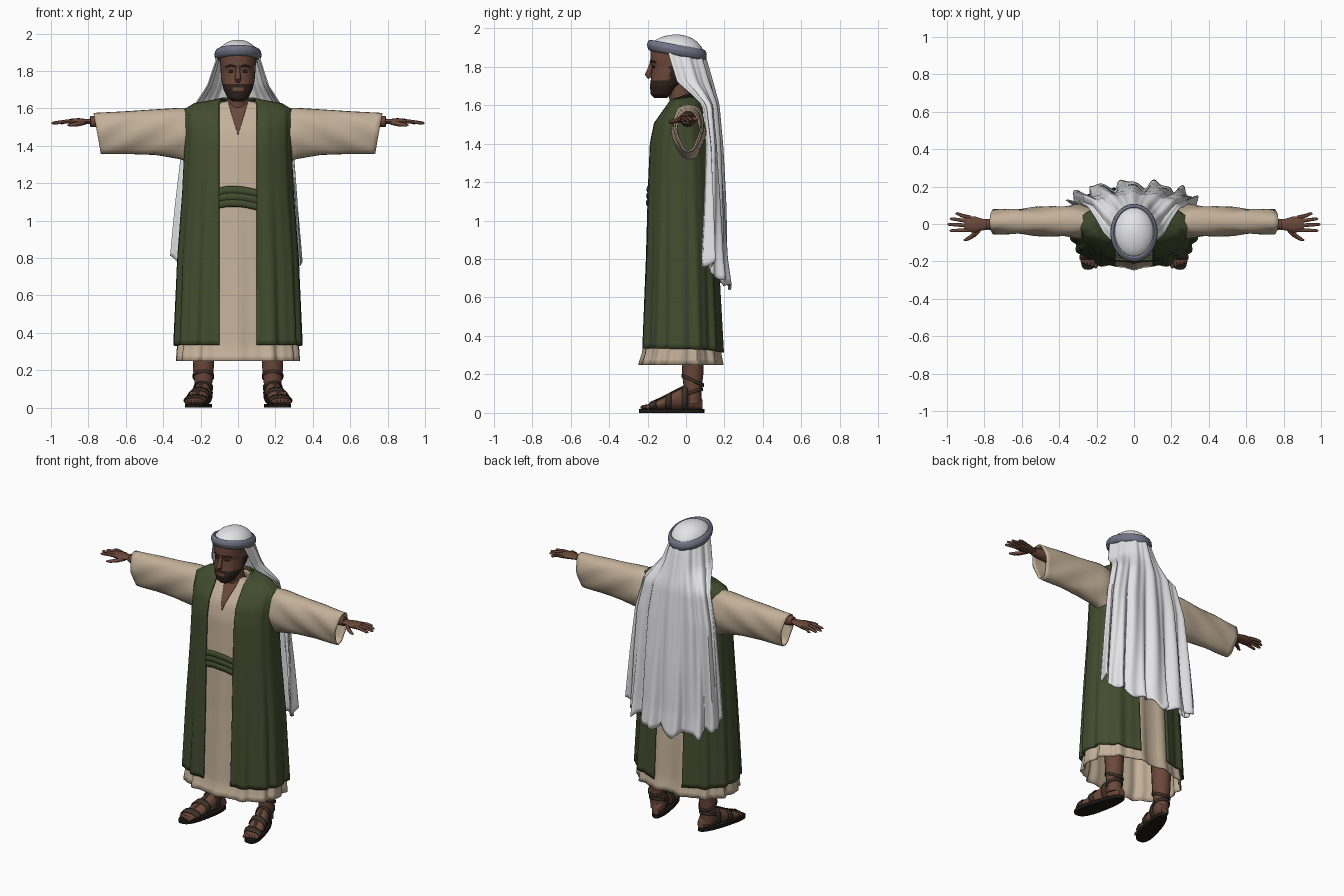
import bpy, bmesh, math
from mathutils import Vector
from math import sin, cos, pi, asin

if "Cube" in bpy.data.objects:
    bpy.data.objects.remove(bpy.data.objects["Cube"])


def material(name, rgb):
    m = bpy.data.materials.new(name)
    m.diffuse_color = (*rgb, 1)
    m.use_nodes = True
    m.node_tree.nodes["Principled BSDF"].inputs["Base Color"].default_value = m.diffuse_color
    return m


SKIN = material("brown_skin", (.145, .064, .042))
HAIR = material("dark_hair", (.028, .016, .011))
GREEN = material("olive_cloth", (.055, .072, .028))
TAN = material("tan_linen", (.55, .44, .32))
WHITE = material("white_cloth", (.78, .78, .80))
BAND = material("grey_violet_band", (.17, .17, .24))
LEATHER = material("dark_leather", (.045, .03, .02))
SOLE = material("black_sole", (.012, .010, .008))


def interp(keys, t):
    keys = sorted(keys)
    if t <= keys[0][0]:
        return keys[0][1:]
    for a, b in zip(keys, keys[1:]):
        if t <= b[0]:
            k = (t - a[0]) / (b[0] - a[0])
            return tuple(p + (q - p) * k for p, q in zip(a[1:], b[1:]))
    return keys[-1][1:]


def spow(v, p):
    return math.copysign(abs(v) ** p, v)


def grid(name, f, nu, nv, mats, close=False, cap=False, thick=0, mirror=False, rule=None):
    """Surface f(u, v), optionally closed in u, capped, thickened, mirrored."""
    bm = bmesh.new()
    cols = nu if close else nu + 1
    rows = [[bm.verts.new(f(i / nu, j / nv)) for i in range(cols)] for j in range(nv + 1)]
    for a, b in zip(rows, rows[1:]):
        for i in range(nu):
            k = (i + 1) % cols
            bm.faces.new((a[i], a[k], b[k], b[i]))
    if cap:
        bm.faces.new(rows[0])
        bm.faces.new(rows[-1])
    bmesh.ops.recalc_face_normals(bm, faces=bm.faces)
    if rule:
        for face in bm.faces:
            face.material_index = rule(face.calc_center_median())
    me = bpy.data.meshes.new(name)
    bm.to_mesh(me)
    bm.free()
    for m in mats if isinstance(mats, list) else [mats]:
        me.materials.append(m)
    me.shade_smooth()
    me.set_sharp_from_angle(angle=math.radians(45))
    ob = bpy.data.objects.new(name, me)
    bpy.context.collection.objects.link(ob)
    if thick:
        s = ob.modifiers.new("thickness", "SOLIDIFY")
        s.thickness, s.offset = thick, 0
    if mirror:
        ob.modifiers.new("mirror", "MIRROR").merge_threshold = .002
    return ob


def tube(name, pts, mat, flat=(1, 1), mirror=True, n=12):
    """Tube through (x, y, z, radius) points."""
    P = [Vector(p[:3]) for p in pts]

    def f(u, v):
        j = round(v * (len(P) - 1))
        d = (P[min(j + 1, len(P) - 1)] - P[max(j - 1, 0)]).normalized()
        side = d.cross(Vector((0, 1, 0) if abs(d.z) > .8 else (0, 0, 1))).normalized()
        up = side.cross(d)
        a, r = 2 * pi * u, pts[j][3]
        return P[j] + side * (r * flat[0] * cos(a)) + up * (r * flat[1] * sin(a))
    return grid(name, f, n, len(P) - 1, mat, True, True, mirror=mirror)


# Body outline shared by tunic, sash and coat: z, half width, front y, back y
BODY = [(.25, .325, -.235, .185), (.32, .32, -.213, .172), (.8, .30, -.193, .15),
        (1.15, .275, -.183, .13), (1.4, .263, -.172, .115), (1.5, .263, -.15, .105),
        (1.585, .265, -.085, .085), (1.615, .21, -.065, .08), (1.64, .07, -.055, .07)]
N = 2.4


def body(t, z, off=0):
    rx, yf, yb = interp(BODY, z)
    a = abs(t)
    off += max(.0015, .010 * (1 - z / 1.4)) * (cos(13 * a) + .6 * cos(23 * a + 1))
    x = (rx + off) * spow(sin(t), 2 / N)
    y = (yf + yb) / 2 - ((yb - yf) / 2 + off) * spow(cos(t), 2 / N)
    return Vector((x, y, z))


def angle_at(x, z):
    return asin(min(1, (x / (interp(BODY, z)[0] + .015))) ** (N / 2))


# Tunic
grid("tunic", lambda u, v: body(2 * pi * u - pi, .25 + 1.39 * v), 120, 46, TAN, True, thick=.006)


# Sleeveless coat: open in front, slit at the lower back
def coat(u, v):
    z = .335 + 1.305 * v
    slit = .1 * min(1, max(0, (1.05 - z) / .35))
    t0, t1 = angle_at(.1, z), pi - angle_at(slit, z)
    p = body(t0 + (t1 - t0) * u, z, .017)
    p.z += .012 * v ** 6 - .02 * (1 - v) * u ** 3
    return p


grid("coat", coat, 64, 46, GREEN, thick=.012, mirror=True)


# Rolled sash across the front
def sash(u, v):
    z = 1.065 + .105 * v + .012 * sin(4 * u)
    p = body((2 * u - 1) * angle_at(.115, z), z, .008 + .007 * abs(sin(3 * pi * v)))
    return p


grid("sash", sash, 16, 12, GREEN, thick=.012)


# Skin showing in the neck slit
def neck_slit(u, v):
    z = 1.46 + .17 * v
    rx, yf, yb = interp(BODY, z)
    x = (2 * u - 1) * (.002 + .05 * v)
    k = max(0, 1 - (abs(x) / rx) ** N) ** (1 / N)
    return (x, (yf + yb) / 2 - (yb - yf) / 2 * k - .008, z)


grid("neck_slit", neck_slit, 8, 10, SKIN, thick=.004)

# Wide sleeves: x, top z, bottom z, front y, back y
SLEEVE = [(.21, 1.595, 1.28, -.06, .08), (.3, 1.60, 1.33, -.07, .10), (.45, 1.59, 1.355, -.06, .088),
          (.6, 1.58, 1.36, -.052, .08), (.755, 1.572, 1.36, -.047, .07)]


def sleeve(u, v):
    x = .21 + .545 * v
    zt, zb, yf, yb = interp(SLEEVE, x)
    a = 2 * pi * u
    s, c = spow(sin(a), .85), spow(cos(a), .85)
    z = (zt + zb) / 2 + (zt - zb) / 2 * s
    w = (yb - yf) / 2 * (1 - .2 * max(0, -s)) + .005 * sin(14 * v + 5 * s)
    return (x + .18 * v * (z - 1.48), (yf + yb) / 2 + w * c, z)


grid("sleeve", sleeve, 28, 20, TAN, True, thick=.008, mirror=True)

# Arms and hands
tube("arm", [(.45, .01, 1.53, .045), (.7, 0, 1.53, .036), (.79, -.002, 1.53, .028)], SKIN)
tube("palm", [(.77, -.002, 1.53, .027), (.81, -.003, 1.53, .031), (.85, -.003, 1.53, .043),
              (.89, 0, 1.528, .042), (.905, 0, 1.527, .034)], SKIN, (1, .42))
for i, (y0, x1, y1) in enumerate([(.034, .955, .056), (.012, .985, .028), (-.010, .998, -.002),
                                  (-.031, .985, -.036)]):
    tube(f"finger_{i + 1}", [(.875, y0, 1.529, .011), (.92, (y0 + y1) / 2, 1.53, .010),
                             (x1 - .01, y1, 1.522, .008), (x1, y1, 1.521, .003)], SKIN, n=8)
tube("thumb", [(.82, -.02, 1.525, .013), (.855, -.058, 1.517, .013), (.89, -.080, 1.512, .010),
               (.91, -.088, 1.51, .004)], SKIN, n=8)

# Legs, feet and sandals
tube("leg", [(.185, .035, .05, .044), (.185, .035, .12, .046), (.185, .035, .2, .055),
             (.185, .035, .45, .065)], SKIN, n=16)
FOOT = [(-.205, .046, .042), (-.17, .054, .055), (-.12, .054, .078), (-.06, .048, .11),
        (0, .043, .14), (.05, .041, .12), (.085, .024, .07)]


def foot_x(y):
    return .188 - .24 * y


def foot_ring(y, u, grow=0):
    hw, top = interp(FOOT, y)
    a = 2 * pi * u
    return (foot_x(y) + (hw + grow) * spow(cos(a), .8), y,
            .018 + (top + grow - .018) * (.5 + .5 * sin(a)))


grid("foot", lambda u, v: foot_ring(-.205 + .29 * v, u), 20, 16, SKIN, True, True, mirror=True)
for i in range(5):
    o = -.036 + .018 * i
    tip = -.236 + .006 * i
    x = foot_x(-.2) + o
    tube(f"toe_{i + 1}", [(x, -.19, .032, .013), (x + .004, tip + .012, .03, .011),
                          (x + .005, tip, .027, .005)], SKIN, n=8)
for i, (y0, y1) in enumerate([(-.19, -.155), (-.105, -.075), (-.02, .01)]):
    grid(f"foot_strap_{i + 1}", lambda u, v: foot_ring(y0 + (y1 - y0) * v, u, .006),
         20, 2, LEATHER, True, thick=.005, mirror=True)
tube("instep_strap", [(foot_x(y), y, interp(FOOT, y)[1] + .004, .009)
                      for y in (-.18, -.12, -.06, 0)], LEATHER, (1, .5), n=8)


def ankle_strap(z0, tilt, r):
    def f(u, v):
        a = 2 * pi * u
        return (.185 + r * cos(a), .035 + r * sin(a), z0 + tilt * sin(a) + .018 * v)
    return f


for i, (z0, tilt, r) in enumerate([(.10, .015, .05), (.16, -.025, .055)]):
    grid(f"ankle_strap_{i + 1}", ankle_strap(z0, tilt, r), 20, 1, LEATHER, True, thick=.005, mirror=True)


def sole(u, v):
    a = 2 * pi * u
    y = -.075 - .17 * spow(cos(a), .8)
    return (foot_x(y) + (.054 + .011 * cos(a)) * spow(sin(a), .8), y, .02 * v)


grid("sandal_sole", sole, 32, 1, SOLE, True, True, mirror=True)

# Head with beard coloured by height and position
HEAD = [(1.638, .03, -.165, -.10), (1.655, .055, -.183, -.07), (1.70, .077, -.188, -.03),
        (1.75, .089, -.180, .03), (1.80, .093, -.176, .06), (1.83, .095, -.186, .065),
        (1.88, .097, -.185, .07), (1.93, .08, -.15, .05)]


def head(u, v):
    z = 1.638 + .292 * v
    rx, yf, yb = interp(HEAD, z)
    a = 2 * pi * u
    return (rx * spow(sin(a), .9), (yf + yb) / 2 - (yb - yf) / 2 * spow(cos(a), .9), z)


def beard(c):
    chin = c.z < 1.692
    moustache = 1.712 < c.z < 1.731 and abs(c.x) < .042
    goatee = c.z < 1.731 and .03 < abs(c.x)
    sideburn = c.z < 1.80 and c.y > -.085
    return int(c.y < 0 and (chin or moustache or goatee or sideburn))


grid("head", head, 56, 48, [SKIN, HAIR], True, True, rule=beard)
tube("neck", [(0, -.01, 1.57, .07), (0, -.03, 1.64, .057), (0, -.05, 1.74, .057)], SKIN, mirror=False, n=20)
tube("nose", [(0, -.178, 1.825, .008), (0, -.188, 1.785, .013), (0, -.198, 1.757, .017),
              (0, -.186, 1.742, .011)], SKIN, mirror=False)
tube("eyebrow", [(.015, -.186, 1.824, .004), (.04, -.178, 1.83, .005), (.066, -.158, 1.822, .003)],
     HAIR, n=8)
tube("eye", [(.024, -.172, 1.797, .004), (.036, -.170, 1.798, .007), (.05, -.162, 1.797, .004)],
     HAIR, n=8)


# Headcloth: crown, tilted band and long pleated drape
def crown(u, v):
    a, b = 2 * pi * u, pi / 2 * (1 - v) * .99
    y = -.047 + .142 * sin(b) * sin(a)
    return (.114 * sin(b) * cos(a), y, 1.87 + .097 * cos(b) - .12 * (y + .047) * (1 - v))


grid("headcloth_crown", crown, 32, 10, WHITE, True, True)


def band(u, v):
    a, b = 2 * pi * u, 2 * pi * v
    r = .017 * cos(b)
    y = -.047 + (.138 + r) * sin(a)
    return ((.109 + r) * cos(a), y, 1.886 + .029 * sin(b) - .18 * (y + .047))


grid("headband", band, 40, 12, BAND, True)

DRAPE = [(1.90, .100, -.10, .07), (1.85, .116, -.09, .095), (1.72, .157, -.05, .13),
         (1.66, .195, .02, .145), (1.60, .235, .08, .16), (1.4, .285, .10, .175),
         (1.1, .312, .10, .19), (.8, .335, .10, .20), (.6, .345, .11, .222)]


def drape(u, v):
    s = 2 * u - 1
    hem = .665 + .125 * s * s + .018 * sin(17 * s) + .012 * sin(31 * s)
    z = 1.89 + (hem - 1.89) * v
    rx, ye, yb = interp(DRAPE, z)
    a = s * pi / 2
    amp = .003 + .016 * v
    d = amp * (cos(20 * s + 1.5 * v) + .55 * cos(37 * s + 1 - 2 * v))
    return ((rx + d * .7) * sin(a) + .5 * amp * sin(20 * s), ye + (yb - ye) * cos(a) + d, z)


grid("headcloth_drape", drape, 120, 40, WHITE, thick=.008)
